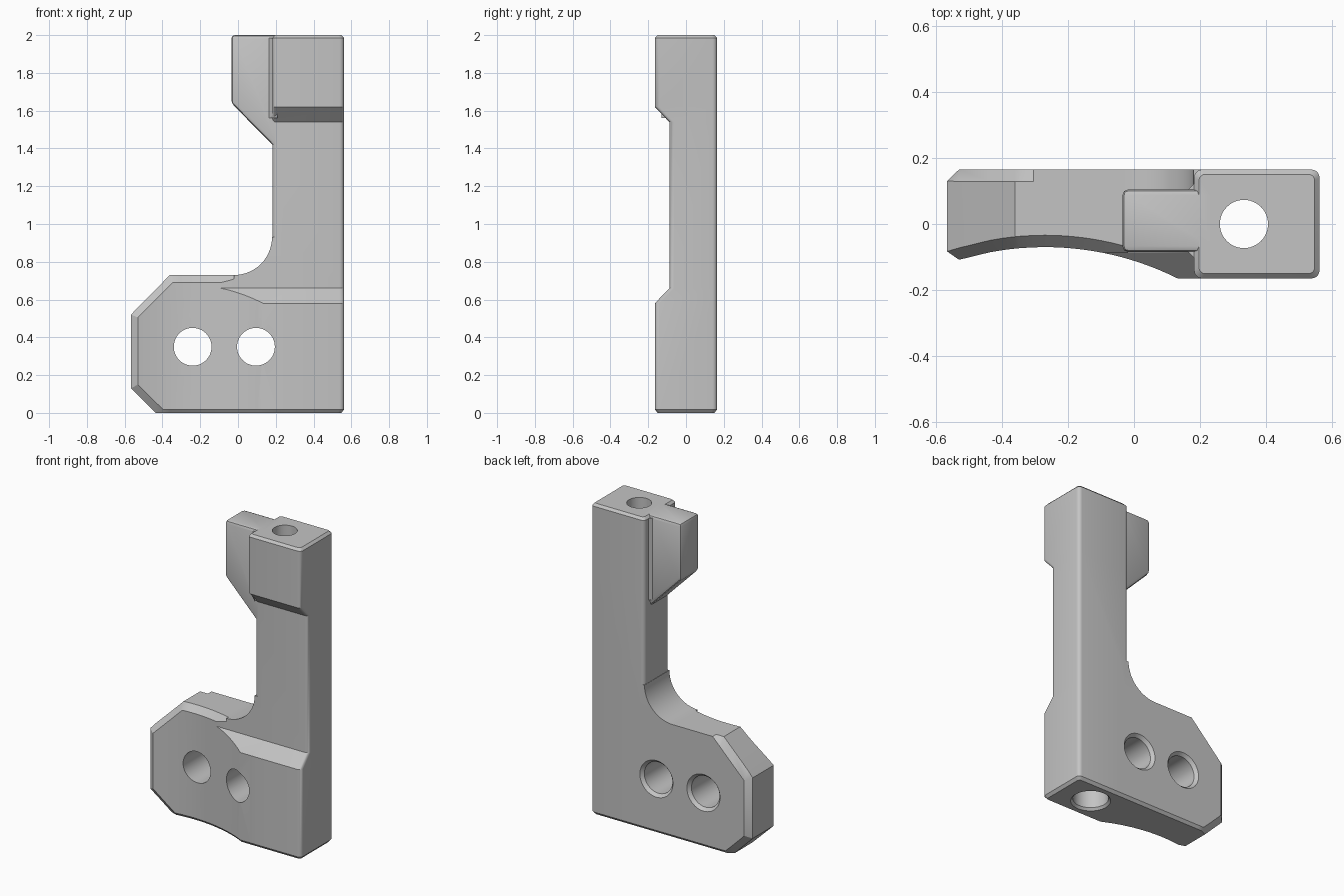
import bpy, bmesh, math
from mathutils import Vector

cube = bpy.data.objects.get("Cube")
if cube:
    bpy.data.objects.remove(cube, do_unlink=True)

grey = bpy.data.materials.new("plain grey")
grey.use_nodes = True
colour = (0.55, 0.55, 0.55, 1)
grey.diffuse_color = colour
grey.node_tree.nodes["Principled BSDF"].inputs["Base Color"].default_value = colour


def loft(name, rings):
    """Skin a row of equal rings and cap both ends."""
    bm = bmesh.new()
    loops = [[bm.verts.new(p) for p in ring] for ring in rings]
    n = len(rings[0])
    for a, b in zip(loops, loops[1:]):
        for i in range(n):
            j = (i + 1) % n
            bm.faces.new((a[i], a[j], b[j], b[i]))
    bm.faces.new(loops[0])
    bm.faces.new(loops[-1])
    bmesh.ops.remove_doubles(bm, verts=bm.verts, dist=1e-5)
    bmesh.ops.recalc_face_normals(bm, faces=bm.faces)
    mesh = bpy.data.meshes.new(name)
    bm.to_mesh(mesh)
    bm.free()
    mesh.materials.append(grey)
    ob = bpy.data.objects.new(name, mesh)
    bpy.context.collection.objects.link(ob)
    return ob


def prism(name, outline, axis, start, end):
    """Extrude a 2D outline along an axis (0 = x, 1 = y, 2 = z)."""
    def place(p, d):
        q = list(p)
        q.insert(axis, d)
        return Vector(q)
    return loft(name, [[place(p, d) for p in outline] for d in (start, end)])


def bore(name, axis, centre, steps):
    """Round cutter from (distance, radius) steps."""
    rings = []
    for d, r in steps:
        ring = []
        for i in range(48):
            t = math.tau * i / 48
            q = [centre[0] + r * math.cos(t), centre[1] + r * math.sin(t)]
            q.insert(axis, d)
            ring.append(q)
        rings.append(ring)
    ob = loft(name, rings)
    ob.hide_render = True
    return ob


def apply(ob, mod):
    bpy.context.view_layer.objects.active = ob
    bpy.ops.object.modifier_apply(modifier=mod.name)


def combine(ob, other, operation):
    mod = ob.modifiers.new("combine", 'BOOLEAN')
    mod.operation, mod.solver, mod.object = operation, 'EXACT', other
    apply(ob, mod)
    bpy.data.objects.remove(other, do_unlink=True)


FRONT, BACK, WAIST = -0.165, 0.165, -0.088
LEFT, RIGHT = 0.182, 0.562


# Column with head: rounded rectangles stacked up z, waisted at the front
def rounded_rect(z, front, inset, radius=0.025):
    x0, x1 = LEFT + inset, RIGHT - inset
    y0, y1 = front + inset, BACK - inset
    r = radius - inset * 0.5
    ring = []
    corners = ((x1 - r, y1 - r), (x0 + r, y1 - r), (x0 + r, y0 + r), (x1 - r, y0 + r))
    for k, (cx, cy) in enumerate(corners):
        for s in range(6):
            t = math.pi / 2 * (k + s / 5)
            ring.append((cx + r * math.cos(t), cy + r * math.sin(t), z))
    return ring


levels = [(0, FRONT, 0.015), (0.018, FRONT, 0), (0.58, FRONT, 0), (0.66, WAIST, 0),
          (1.54, WAIST, 0), (1.62, FRONT, 0), (1.985, FRONT, 0), (2, FRONT, 0.015)]
bracket = loft("bracket", [rounded_rect(*lv) for lv in levels])


# Foot: sections along x with a hollow curved front and chamfered rim
def hollow(x):
    return max(FRONT, -0.97 + math.sqrt(0.81 - (x + 0.27) ** 2))


def foot_section(x):
    front = hollow(x)
    c = 0.036
    cb = c if x < -0.42 else 0.015
    top, bottom = min(x + 1.09, 0.73), max(-0.436 - x, 0)
    rim_front, rim_back = min(x + 1.035, 0.69), min(x + 1.035, 0.73)
    rim_low = max(-0.38 - x, 0.018)
    return [(x, y, z) for y, z in (
        (front, rim_low), (front + cb, bottom), (BACK - cb, bottom), (BACK, rim_low),
        (BACK, rim_back), (BACK - c, top), (front + c, top), (front, rim_front))]


end_cap = [(-0.566, y, z) for y, z in (
    (-0.083, 0.13), (-0.083, 0.13), (0.13, 0.13), (0.13, 0.13),
    (0.13, 0.52), (0.13, 0.52), (-0.083, 0.52), (-0.083, 0.52))]
stations = [-0.53, -0.436, -0.395, -0.36, -0.345, -0.305]
stations += [-0.27 + 0.402 * i / 14 for i in range(15)] + [0.25]
foot = loft("foot", [end_cap] + [foot_section(x) for x in stations])

# Sloped shoulder where the foot steps back to the column
shoulder = prism("shoulder_cutter", [(-0.3, 0.44), (FRONT, 0.58), (WAIST, 0.66),
                                     (WAIST, 0.9), (-0.3, 0.9)], 0, -0.3, 0.4)
combine(foot, shoulder, 'DIFFERENCE')
combine(bracket, foot, 'UNION')

# Curved web between foot and column
arc = [(-0.02 + 0.2 * math.sin(t), 0.93 - 0.2 * math.cos(t))
       for t in (math.pi / 2 * i / 14 for i in range(15))]
web = prism("web", [(-0.02, 0.6)] + arc + [(0.25, 0.93), (0.25, 0.6)], 1, WAIST, BACK)
combine(bracket, web, 'UNION')

# Side wing on the head, with softened edges
wing = prism("wing", [(-0.035, 2), (-0.035, 1.64), (0.25, 1.35), (0.25, 2)], 1, -0.085, 0.105)
bevel = wing.modifiers.new("soft", 'BEVEL')
bevel.width, bevel.segments = 0.018, 2
apply(wing, bevel)
combine(bracket, wing, 'UNION')

# Small flares where the wing meets the head
for name, inner, outer, low in (("back_flare", 0.1, 0.14, 1.46), ("front_flare", -0.08, -0.12, 1.56)):
    flare = prism(name, [(0.16, inner), (0.21, inner), (0.21, outer + (outer - inner) * 0.25)],
                  2, low, 1.985)
    combine(bracket, flare, 'UNION')

# Long bore with counterbore, and two cross holes countersunk at the back
combine(bracket, bore("long_bore", 2, (0.333, 0), [
    (-0.05, 0.118), (0, 0.118), (0.015, 0.105), (0.15, 0.105), (0.151, 0.073), (2.1, 0.073)]),
    'DIFFERENCE')
for x in (-0.24, 0.095):
    combine(bracket, bore("cross_hole", 1, (x, 0.35), [
        (-0.3, 0.1), (0.145, 0.1), (BACK, 0.118), (0.2, 0.118)]), 'DIFFERENCE')

# Smooth curved areas, keep the hard edges
bpy.ops.object.select_all(action='DESELECT')
bracket.select_set(True)
bpy.context.view_layer.objects.active = bracket
bpy.ops.object.shade_smooth_by_angle(angle=math.radians(30))
